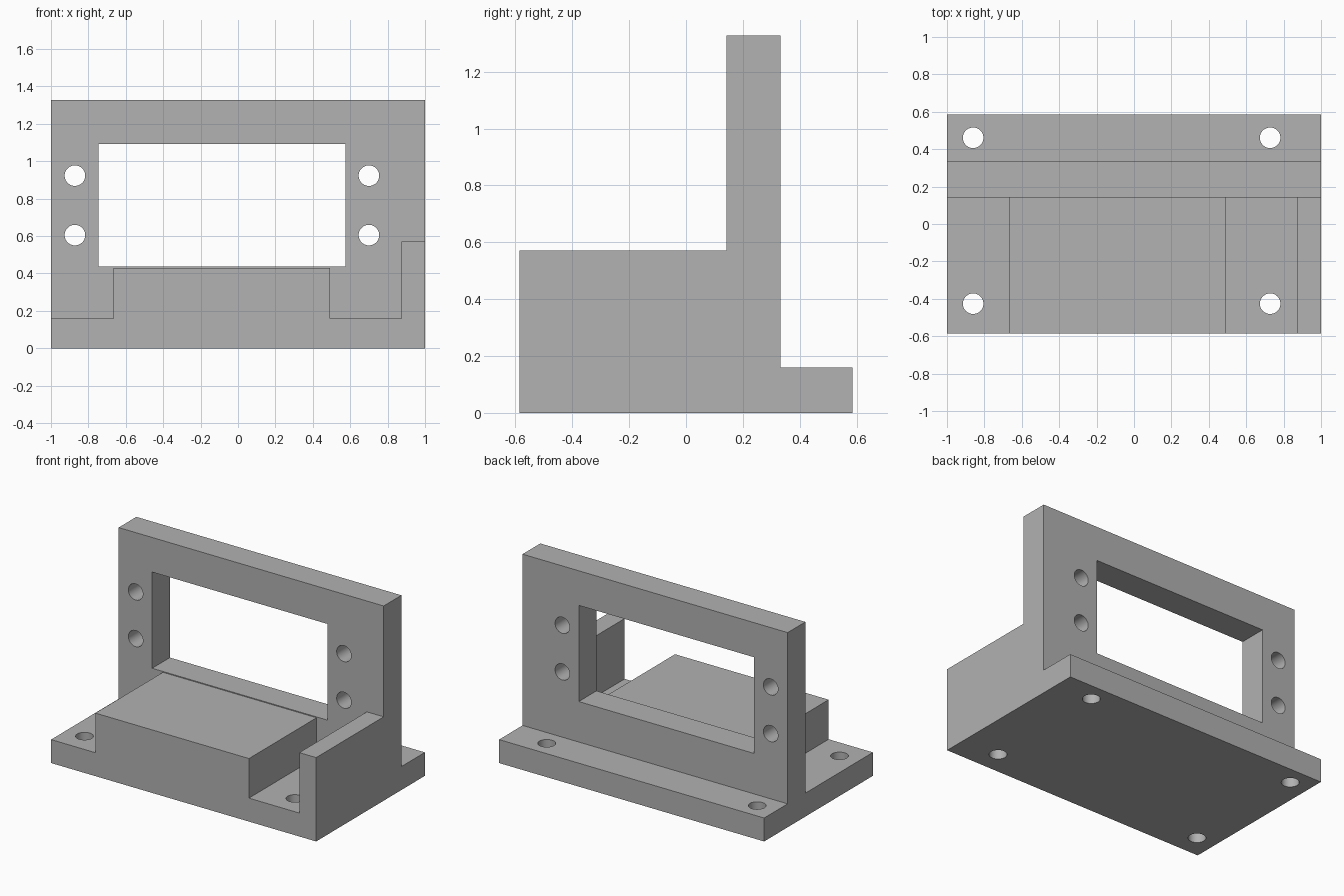
import bpy, bmesh
from mathutils import Matrix, Vector

cube = bpy.data.objects.get("Cube")
if cube:
    bpy.data.objects.remove(cube, do_unlink=True)

grey = bpy.data.materials.new("plain grey")
grey.use_nodes = True
GREY = (0.445, 0.445, 0.445, 1)
grey.diffuse_color = GREY
grey.node_tree.nodes["Principled BSDF"].inputs["Base Color"].default_value = GREY


def link(name, bm):
    bmesh.ops.recalc_face_normals(bm, faces=bm.faces)
    mesh = bpy.data.meshes.new(name)
    bm.to_mesh(mesh)
    bm.free()
    mesh.materials.append(grey)
    obj = bpy.data.objects.new(name, mesh)
    bpy.context.collection.objects.link(obj)
    return obj


def prism(name, points, direction):
    """Close a flat profile and extrude it along a direction."""
    bm = bmesh.new()
    face = bm.faces.new([bm.verts.new(p) for p in points])
    out = bmesh.ops.extrude_face_region(bm, geom=[face])
    verts = [v for v in out["geom"] if isinstance(v, bmesh.types.BMVert)]
    bmesh.ops.translate(bm, verts=verts, vec=direction)
    return link(name, bm)


def drill(name, centre, axis, depth, radius=0.055):
    bm = bmesh.new()
    turn = Vector((0, 0, 1)).rotation_difference(Vector(axis)).to_matrix().to_4x4()
    bmesh.ops.create_cone(bm, cap_ends=True, segments=48, radius1=radius,
                          radius2=radius, depth=depth,
                          matrix=Matrix.Translation(centre) @ turn)
    return link(name, bm)


def cut(target, cutter):
    cutter.hide_render = True
    mod = target.modifiers.new("cut", "BOOLEAN")
    mod.operation, mod.solver, mod.object = "DIFFERENCE", "EXACT", cutter
    bpy.context.view_layer.objects.active = target
    bpy.ops.object.modifier_apply(modifier=mod.name)
    bpy.data.objects.remove(cutter, do_unlink=True)


# Bracket body: side profile with front block, upright wall and rear flange
FRONT, WALL_FRONT, WALL_BACK, BACK = -0.586, 0.142, 0.333, 0.586
BASE, BLOCK, SIDE, TOP = 0.16, 0.43, 0.572, 1.328
side = [(FRONT, 0), (BACK, 0), (BACK, BASE), (WALL_BACK, BASE),
        (WALL_BACK, TOP), (WALL_FRONT, TOP), (WALL_FRONT, SIDE), (FRONT, SIDE)]
bracket = prism("mounting_bracket", [(-1, y, z) for y, z in side], (2, 0, 0))

# Space above the front: open ledge, raised block and channel by the side wall
space = [(-1.1, BASE), (-0.666, BASE), (-0.666, BLOCK), (0.493, BLOCK),
         (0.493, BASE), (0.873, BASE), (0.873, 0.8), (-1.1, 0.8)]
cut(bracket, prism("front_space", [(x, FRONT - 0.1, z) for x, z in space],
                   (0, WALL_FRONT - FRONT + 0.1, 0)))

# Rectangular window through the wall
window = [(-0.747, 0.436), (0.576, 0.436), (0.576, 1.092), (-0.747, 1.092)]
cut(bracket, prism("window", [(x, 0, z) for x, z in window], (0, 0.5, 0)))

# Screw holes through the wall
for x in (-0.872, 0.7):
    for z in (0.605, 0.923):
        cut(bracket, drill("wall_hole", (x, 0.24, z), (0, 1, 0), 0.3))

# Screw holes through the base
for x in (-0.86, 0.728):
    for y in (-0.426, 0.461):
        cut(bracket, drill("base_hole", (x, y, 0.08), (0, 0, 1), 0.26))

# Round hole walls shade smoothly, all edges stay sharp
bpy.ops.object.select_all(action="DESELECT")
bracket.select_set(True)
bpy.context.view_layer.objects.active = bracket
bpy.ops.object.shade_smooth_by_angle(angle=0.5)
